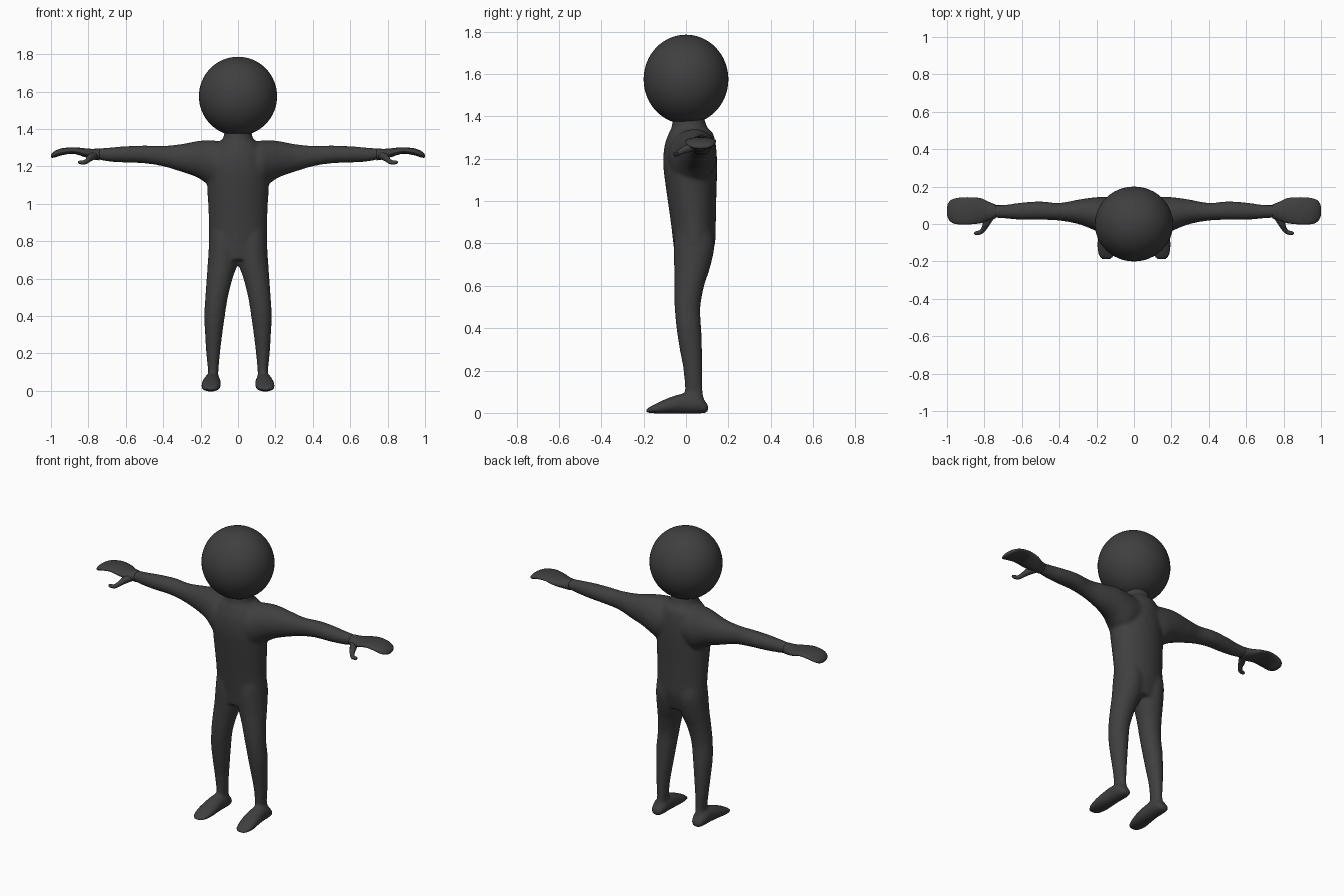
import bpy, bmesh, math

charcoal = bpy.data.materials.new("charcoal")
charcoal.diffuse_color = (0.05, 0.05, 0.05, 1)


def spline(sections, steps=5):
    """Catmull-Rom interpolation between section tuples."""
    out = []
    for i in range(len(sections) - 1):
        a, b = sections[max(i - 1, 0)], sections[i]
        c, d = sections[i + 1], sections[min(i + 2, len(sections) - 1)]
        for k in range(steps):
            t = k / steps
            out.append([0.5 * (2 * q + (r - p) * t + (2 * p - 5 * q + 4 * r - s) * t * t
                               + (3 * q - p - 3 * r + s) * t ** 3)
                        for p, q, r, s in zip(a, b, c, d)])
    return out + [list(sections[-1])]


def loft(bm, axis, sections, side=1, n=32):
    """Closed tube of ellipses; section = (position, u_min, u_max, v_min, v_max)."""
    rings = []
    for t, u0, u1, v0, v1 in spline(sections):
        ring = []
        for k in range(n):
            a = 2 * math.pi * k / n
            u = (u0 + u1) / 2 + (u1 - u0) / 2 * math.cos(a)
            v = (v0 + v1) / 2 + (v1 - v0) / 2 * math.sin(a)
            x, y, z = {"x": (t, u, v), "y": (u, t, v), "z": (u, v, t)}[axis]
            ring.append(bm.verts.new((x * side, y, z)))
        rings.append(ring)
    faces = [bm.faces.new(rings[0]), bm.faces.new(rings[-1])]
    for r, s in zip(rings, rings[1:]):
        for k in range(n):
            j = (k + 1) % n
            faces.append(bm.faces.new((r[k], r[j], s[j], s[k])))
    bmesh.ops.recalc_face_normals(bm, faces=faces)


def add_object(name, bm):
    mesh = bpy.data.meshes.new(name)
    bm.to_mesh(mesh)
    bm.free()
    mesh.materials.append(charcoal)
    mesh.shade_smooth()
    obj = bpy.data.objects.new(name, mesh)
    bpy.context.collection.objects.link(obj)
    return obj


# head
bpy.ops.mesh.primitive_uv_sphere_add(segments=48, ring_count=32, radius=1, location=(0, 0, 1.575))
head = bpy.context.object
head.name = "head"
head.scale = (0.209, 0.2, 0.211)
head.data.materials.append(charcoal)
head.data.shade_smooth()

# section tables: torso and leg run up z, arm and hand run out along x, foot along y
torso = [(0.70, -0.15, 0.15, -0.05, 0.11), (0.80, -0.156, 0.156, -0.06, 0.137),
         (0.90, -0.156, 0.156, -0.072, 0.141), (1.00, -0.16, 0.16, -0.086, 0.143),
         (1.10, -0.165, 0.165, -0.1, 0.146), (1.18, -0.165, 0.165, -0.108, 0.147),
         (1.26, -0.15, 0.15, -0.102, 0.142), (1.32, -0.115, 0.115, -0.082, 0.128),
         (1.35, -0.08, 0.08, -0.068, 0.1), (1.42, -0.07, 0.07, -0.06, 0.08)]
leg = [(0.03, 0.107, 0.164, 0.0, 0.092), (0.10, 0.105, 0.16, -0.005, 0.08),
       (0.20, 0.096, 0.17, -0.012, 0.077), (0.30, 0.084, 0.176, -0.03, 0.076),
       (0.40, 0.07, 0.181, -0.045, 0.072), (0.50, 0.054, 0.175, -0.054, 0.068),
       (0.60, 0.029, 0.168, -0.055, 0.086), (0.68, 0.002, 0.162, -0.056, 0.112),
       (0.78, -0.01, 0.156, -0.058, 0.134), (0.85, 0.0, 0.15, -0.05, 0.125)]
foot = [(-0.19, 0.125, 0.17, 0.0, 0.014), (-0.175, 0.107, 0.188, 0.0, 0.026),
        (-0.13, 0.094, 0.198, -0.004, 0.05), (-0.07, 0.09, 0.194, -0.004, 0.076),
        (0.0, 0.093, 0.186, -0.004, 0.094), (0.06, 0.094, 0.182, -0.004, 0.084),
        (0.095, 0.105, 0.172, 0.0, 0.05), (0.106, 0.12, 0.158, 0.004, 0.03)]
arm = [(0.04, -0.08, 0.135, 1.12, 1.325), (0.12, -0.08, 0.145, 1.085, 1.338),
       (0.17, -0.055, 0.145, 1.11, 1.34), (0.22, -0.03, 0.142, 1.142, 1.335),
       (0.30, 0.0, 0.13, 1.17, 1.32), (0.40, 0.018, 0.113, 1.2, 1.31),
       (0.50, 0.022, 0.121, 1.216, 1.312), (0.60, 0.022, 0.115, 1.22, 1.308),
       (0.70, 0.03, 0.102, 1.227, 1.3), (0.80, 0.035, 0.105, 1.25, 1.29)]
hand = [(0.74, 0.03, 0.104, 1.232, 1.296), (0.78, 0.017, 0.12, 1.238, 1.294),
        (0.82, 0.004, 0.138, 1.25, 1.297), (0.88, -0.002, 0.143, 1.267, 1.302),
        (0.94, -0.002, 0.14, 1.26, 1.297), (0.975, 0.008, 0.13, 1.249, 1.285),
        (0.993, 0.028, 0.112, 1.246, 1.272), (1.0, 0.05, 0.09, 1.25, 1.262)]

# body: torso, legs, feet and arms fused into one smooth skin
bm = bmesh.new()
loft(bm, "z", torso)
for side in (1, -1):
    loft(bm, "z", leg, side)
    loft(bm, "y", foot, side)
    loft(bm, "x", arm, side)
body = add_object("body", bm)
fuse = body.modifiers.new("fuse", "REMESH")
fuse.mode = "VOXEL"
fuse.voxel_size = 0.009
fuse.use_smooth_shade = True
soften = body.modifiers.new("soften", "SMOOTH")
soften.factor = 0.5
soften.iterations = 10

# hands and curled thumbs
thumb = [(0.755, 0.06, 1.262, 1.3), (0.785, 0.012, 1.25, 1.25), (0.803, -0.025, 1.233, 0.85),
         (0.82, -0.043, 1.222, 0.75), (0.843, -0.049, 1.222, 0.65), (0.854, -0.05, 1.225, 0.3)]
for side, label in ((1, "left"), (-1, "right")):
    bm = bmesh.new()
    loft(bm, "x", hand, side)
    add_object(label + "_hand", bm)

    curve = bpy.data.curves.new(label + "_thumb", "CURVE")
    curve.dimensions = "3D"
    curve.bevel_depth = 0.016
    curve.bevel_resolution = 4
    curve.use_fill_caps = True
    path = curve.splines.new("POLY")
    points = spline(thumb)
    path.points.add(len(points) - 1)
    for p, (x, y, z, r) in zip(path.points, points):
        p.co = (x * side, y, z, 1)
        p.radius = r
    path.use_smooth = True
    curve.materials.append(charcoal)
    bpy.context.collection.objects.link(bpy.data.objects.new(label + "_thumb", curve))
